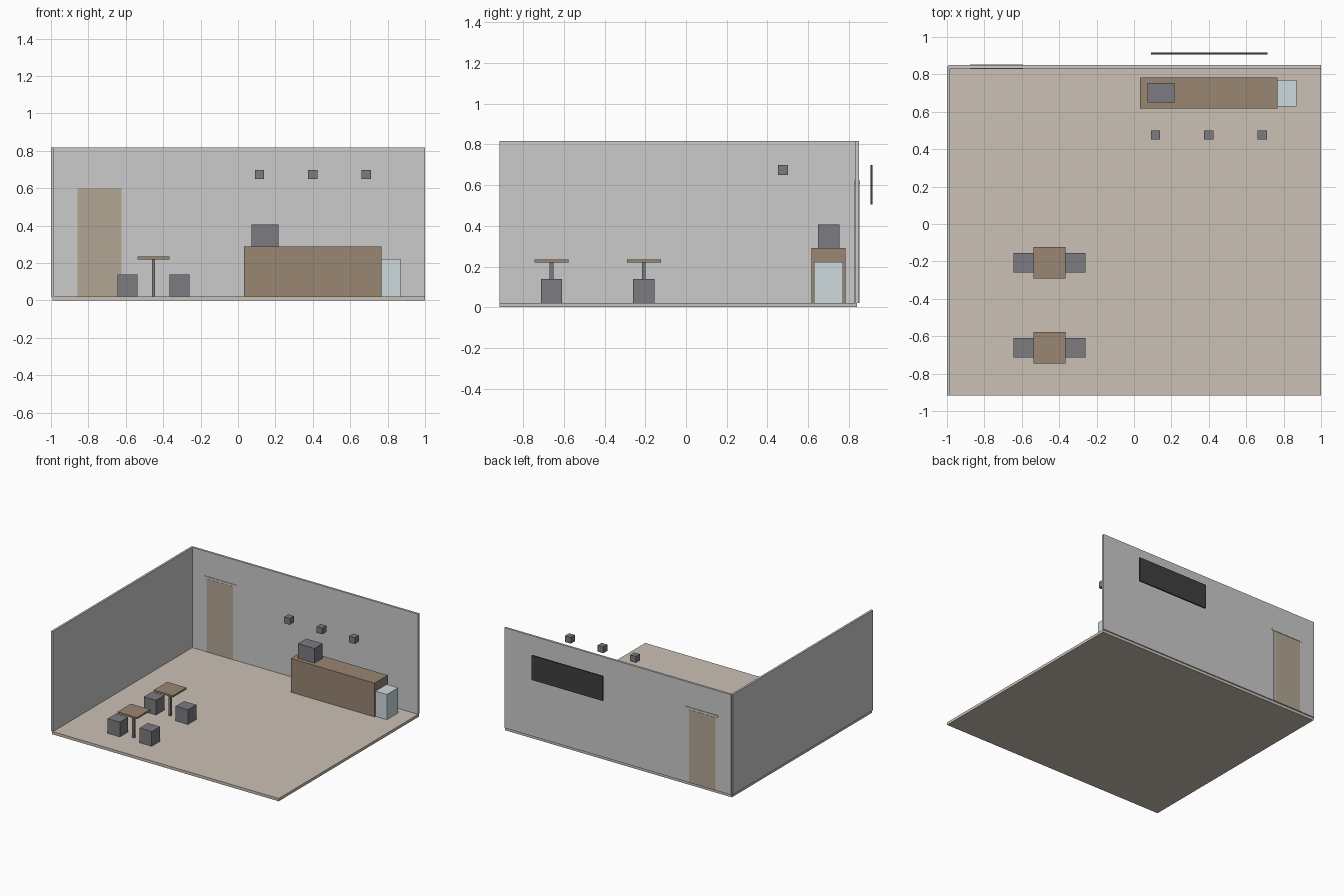
import bpy

if "Cube" in bpy.data.objects:
    bpy.data.objects.remove(bpy.data.objects["Cube"])


def material(name, rgb):
    m = bpy.data.materials.new(name)
    m.diffuse_color = (*rgb, 1)
    m.use_nodes = True
    m.node_tree.nodes["Principled BSDF"].inputs["Base Color"].default_value = m.diffuse_color
    return m


WALL = material("wall_grey", (0.62, 0.62, 0.60))
FLOOR = material("floor_beige", (0.60, 0.53, 0.46))
WOOD = material("wood", (0.32, 0.24, 0.17))
DOOR = material("door_tan", (0.45, 0.38, 0.30))
DARK = material("dark_grey", (0.20, 0.20, 0.22))
BLACK = material("board_black", (0.05, 0.05, 0.05))
GLASS = material("case_glass", (0.62, 0.70, 0.72))


def box(name, x, y, z, mat):
    """Box from (min, max) ranges on each axis."""
    bpy.ops.mesh.primitive_cube_add(size=1)
    ob = bpy.context.object
    ob.name = name
    ob.location = [(a + b) / 2 for a, b in (x, y, z)]
    ob.scale = [b - a for a, b in (x, y, z)]
    bpy.ops.object.transform_apply(location=False, rotation=False, scale=True)
    ob.data.materials.append(mat)
    return ob


def around(c, size):
    return (c - size / 2, c + size / 2)


G = 0.022      # floor top
TOP = 0.818    # wall top
BACK = 0.841   # centre line of the back wall

# Room shell: walls stand centred on the floor edges
box("floor", (-0.992, 1.0), (-0.917, BACK), (0, G), FLOOR)
box("back_wall", (-0.992, 1.0), around(BACK, 0.017), (G, TOP), WALL)
box("left_wall", around(-0.992, 0.016), (-0.917, BACK), (G, TOP), WALL)

# Door set through the back wall, with its frame
box("door", (-0.858, -0.623), around(BACK, 0.020), (G, 0.602), DOOR)
for side, x in (("left", (-0.872, -0.858)), ("right", (-0.623, -0.609))):
    box(f"door_jamb_{side}", x, around(BACK, 0.024), (G, 0.606), WALL)
box("door_header", (-0.876, -0.594), around(BACK, 0.026), (0.606, 0.622), WALL)

# Sign board floating behind the back wall
box("sign_board", (0.09, 0.714), (0.906, 0.917), (0.505, 0.70), BLACK)

# Counter, machine and display case
box("counter", (0.032, 0.768), (0.617, 0.783), (G, 0.29), WOOD)
box("coffee_machine", (0.073, 0.217), (0.649, 0.753), (0.29, 0.406), DARK)
box("display_case", (0.768, 0.868), (0.629, 0.771), (G, 0.222), GLASS)

# Hanging lamps in front of the counter
for i, x in enumerate((0.115, 0.40, 0.686)):
    box(f"lamp_{i + 1}", around(x, 0.05), around(0.476, 0.05), (0.649, 0.699), DARK)

# Two tables, each with a stool on either side
TX = -0.452
for i, y in enumerate((-0.207, -0.661)):
    box(f"table_top_{i + 1}", around(TX, 0.17), around(y, 0.168), (0.220, 0.234), WOOD)
    box(f"table_leg_{i + 1}", around(TX, 0.018), around(y, 0.018), (G, 0.220), DARK)
    for side, s in (("left", -1), ("right", 1)):
        box(f"stool_{i + 1}_{side}", around(TX + s * 0.14, 0.107),
            around(y, 0.105), (G, 0.139), DARK)
